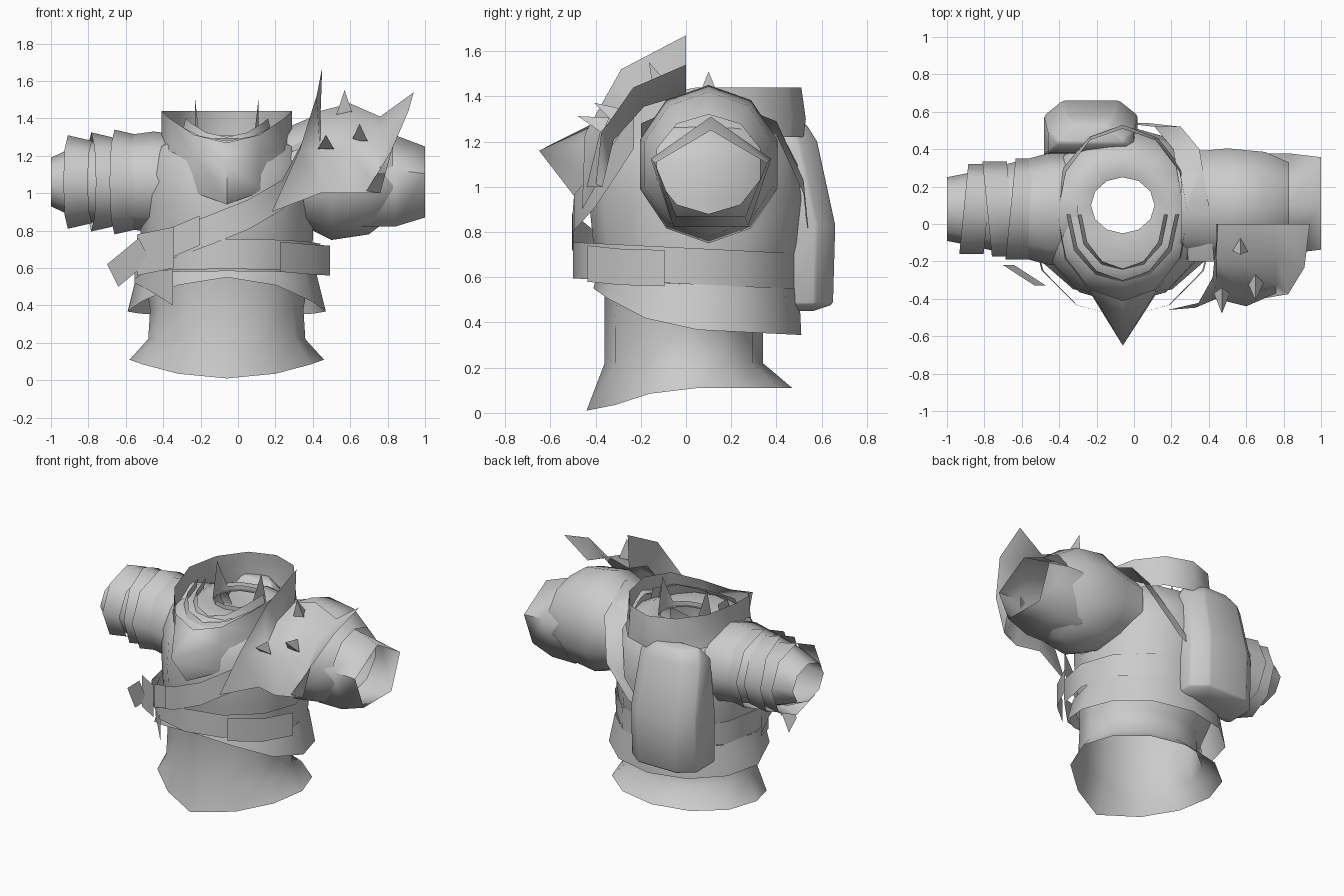
import bpy
from math import sin, cos, pi, radians
from mathutils import Vector

cube = bpy.data.objects.get("Cube")
if cube:
    bpy.data.objects.remove(cube)

grey = bpy.data.materials.new("plain_grey")
grey.use_nodes = True
colour = (.6, .6, .6, 1)
grey.diffuse_color = colour
grey.node_tree.nodes["Principled BSDF"].inputs["Base Color"].default_value = colour
BODY_X = -.06
UP = Vector((0, 0, 1))


def build(name, verts, faces):
    """Make one smooth-shaded object with sharp edges kept."""
    mesh = bpy.data.meshes.new(name)
    mesh.from_pydata(verts, [], faces)
    mesh.materials.append(grey)
    part = bpy.data.objects.new(name, mesh)
    bpy.context.collection.objects.link(part)
    bpy.ops.object.select_all(action="DESELECT")
    part.select_set(True)
    bpy.context.view_layer.objects.active = part
    bpy.ops.object.shade_smooth_by_angle(angle=radians(75))
    return part


def loft(name, rows, closed=True, caps=False):
    """Skin a list of equally long point rows."""
    count = len(rows[0])
    faces = []
    for row in range(len(rows) - 1):
        here, above = row * count, (row + 1) * count
        for i in range(count if closed else count - 1):
            j = (i + 1) % count
            faces.append((here + i, here + j, above + j, above + i))
    if caps:
        last = (len(rows) - 1) * count
        faces.append(tuple(reversed(range(count))))
        faces.append(tuple(range(last, last + count)))
    return build(name, [point for row in rows for point in row], faces)


def ring(z, width, depth, dip=0, point=0, tilt=0, middle=.05):
    """Horizontal body ring, front first, whose front can dip and be pointed."""
    points = []
    for i in range(12):
        angle = i * pi / 6
        front = max(cos(angle), 0)
        y = middle - depth * cos(angle)
        points.append(Vector((BODY_X + width * sin(angle), y, z - dip * front ** 2 + tilt * y)))
    points[0].y -= point
    return points


def front_half(points):
    return points[-3:] + points[:4]


def tube(name, y, z, stations, sides=8):
    """Sleeve along x from (x, half depth, half height) stations."""
    angles = [2 * pi * i / sides for i in range(sides)]
    rows = [[Vector((x, y + depth * sin(a), z + height * cos(a))) for a in angles]
            for x, depth, height in stations]
    return loft(name, rows)


def strip(name, path, half):
    """Flat band along a path, half is the offset to its edge."""
    half = Vector(half)
    return loft(name, [[Vector(p) + half, Vector(p) - half] for p in path], closed=False)


def band(name, start, end, start_z, end_z, half, width=.5, depth=.56, steps=6):
    """Band wrapped round the body between two angles, measured from the front."""
    path = []
    for i in range(steps + 1):
        t = i / steps
        angle = radians(start + (end - start) * t)
        height = start_z + (end_z - start_z) * t ** .5
        path.append((BODY_X + width * sin(angle), .05 - depth * cos(angle), height))
    return strip(name, path, UP * half)


# Torso, open at hem and neck
loft("torso", [
    ring(.11, .52, .42, dip=.1, point=.07),
    ring(.22, .42, .35, middle=-.01),
    ring(.38, .41, .35, middle=-.01),
    ring(.55, .44, .41),
    ring(.75, .46, .46),
    ring(.95, .46, .48),
    ring(1.1, .46, .46),
    ring(1.25, .4, .38),
    ring(1.3, .27, .28),
    ring(1.28, .17, .15, middle=.1),
])

# Waist belts
loft("lower_sash", [ring(.57, .48, .45, tilt=-.04),
                    ring(.37, .53, .46, dip=-.16, tilt=-.05)])
loft("upper_belt", [ring(.73, .5, .5, middle=0, tilt=-.05),
                    ring(.57, .49, .5, middle=0, tilt=-.05)])
band("belt_end", 30, 75, .66, .64, half=.08, width=.57, steps=2)

# Scarf with a drooping front point, inner folds and pointed neckband
loft("scarf", [ring(1.44, .35, .46, dip=.17),
               ring(1.3, .35, .48, dip=.14, point=.22),
               ring(1.22, .38, .47, dip=.28, point=.06)])
for name, width, lift in (("outer_fold", .3, 0), ("inner_fold", .24, .02)):
    upper = ring(1.38 + lift, width - .02, width + .05, dip=.1)
    lower = ring(1.3 + lift, width, width + .08, dip=.08)
    loft(name, [front_half(upper), front_half(lower)], closed=False)
neck_base = ring(1.27, .17, .16, middle=.1)
neck_top = [p + UP * .04 for p in neck_base]
for side in (3, 9):
    neck_top[side] += UP * .2
loft("pointed_neckband", [neck_base, neck_top])

# Right arm, sleeve with three overlapping wraps
tube("right_sleeve", .08, 1.06, [(-.3, .3, .25), (-.45, .3, .27), (-.6, .26, .25),
                                 (-.85, .2, .2), (-1, .17, .13)])
for k in range(3):
    x = -.53 - k / 8
    shrink = k * .015
    wrap = tube(f"right_wrap_{k + 1}", .08, 1.06,
                [(x, .27 - shrink, .25 - shrink), (x - .13, .27 - shrink, .28 - shrink)])
    lean = (-1) ** k * .1
    for vertex in wrap.data.vertices:
        vertex.co.x += lean * (vertex.co.y - .08)

# Left arm, puffed shoulder and five-sided cuff
tube("left_shoulder", .1, 1.1, [(.25, .3, .25), (.4, .31, .3), (.5, .32, .35),
                                (.7, .3, .32), (.83, .24, .22)], sides=10)
tube("left_cuff", .11, 1.04, [(.66, .28, .27), (.84, .28, .27), (1, .26, .21)], sides=5)

# Shoulder guard, an arc from the top down the front with raised side flanges
guard = []
for k in range(4):
    t = k / 3
    outward = Vector((0, -sin(t * pi / 2), cos(t * pi / 2)))
    centre = Vector((.6, outward.y * .4, 1 + outward.z * .44))

    def across(x, rise):
        return centre + Vector((x, 0, 0)) + outward * rise

    inner_tip = across(-.15 - .27 * t * t, .23 - .17 * t) - UP * .1 * t * t
    outer_tip = across(.34 - .26 * t * t, .1 * (1 - t))
    guard.append([inner_tip, across(-.16, 0), across(0, .04), across(.16, -.03), outer_tip])
loft("shoulder_guard", guard, closed=False)

# Three small spikes on the guard
for k, (x, y, z) in enumerate([(.57, -.12, 1.43), (.47, -.36, 1.26), (.65, -.3, 1.3)]):
    foot = Vector((x, y, z))
    outward = Vector((0, y, z - 1.1)).normalized()
    turn = outward.to_track_quat("Z", "Y")
    corners = [Vector((sin(i * 2 * pi / 3), cos(i * 2 * pi / 3), 0)) * .05 for i in range(3)]
    verts = [foot + turn @ c for c in corners] + [foot + outward * .13]
    build(f"guard_spike_{k + 1}", verts, [(1, 0, 3), (2, 1, 3), (0, 2, 3), (0, 1, 2)])

# Cross strap with buckle, loop, loose end and back run
band("front_strap", 60, -80, 1.25, .62, half=.08)
strip("back_strap", [(.36, -.2, 1.25), (.33, .1, 1.38), (.28, .4, 1.26), (.18, .52, 1), (0, .54, .8)],
      half=(.07, 0, .03))
band("strap_loop", -17, -35, .8, .74, half=.08, depth=.58, steps=1)
band("strap_buckle", -28, -53, .71, .67, half=.11, width=.6, steps=1)
strip("strap_tail", [(-.5, -.33, .7), (-.67, -.22, .56)], half=(-.03, 0, .06))

# Cloth on the right hip
band("hip_cloth", -35, -80, .5, .62, half=.1, depth=.5, steps=2)

# Back pouch with chamfered outer edges
rows = []
for z, shrink, thick in [(.45, .06, .2), (.48, 0, .29), (.83, 0, .3), (1.2, .02, .22), (1.28, .07, .17)]:
    half, inner, outer = .25 - shrink, .36 + shrink, .36 + thick
    outline = [(-half, inner), (half, inner), (half, outer - .08),
               (half - .1, outer), (.1 - half, outer), (-half, outer - .08)]
    rows.append([Vector((x - .23, y, z)) for x, y in outline])
pouch = loft("back_pouch", rows, caps=True)
bevel = pouch.modifiers.new("soft_edges", "BEVEL")
bevel.width = .01
